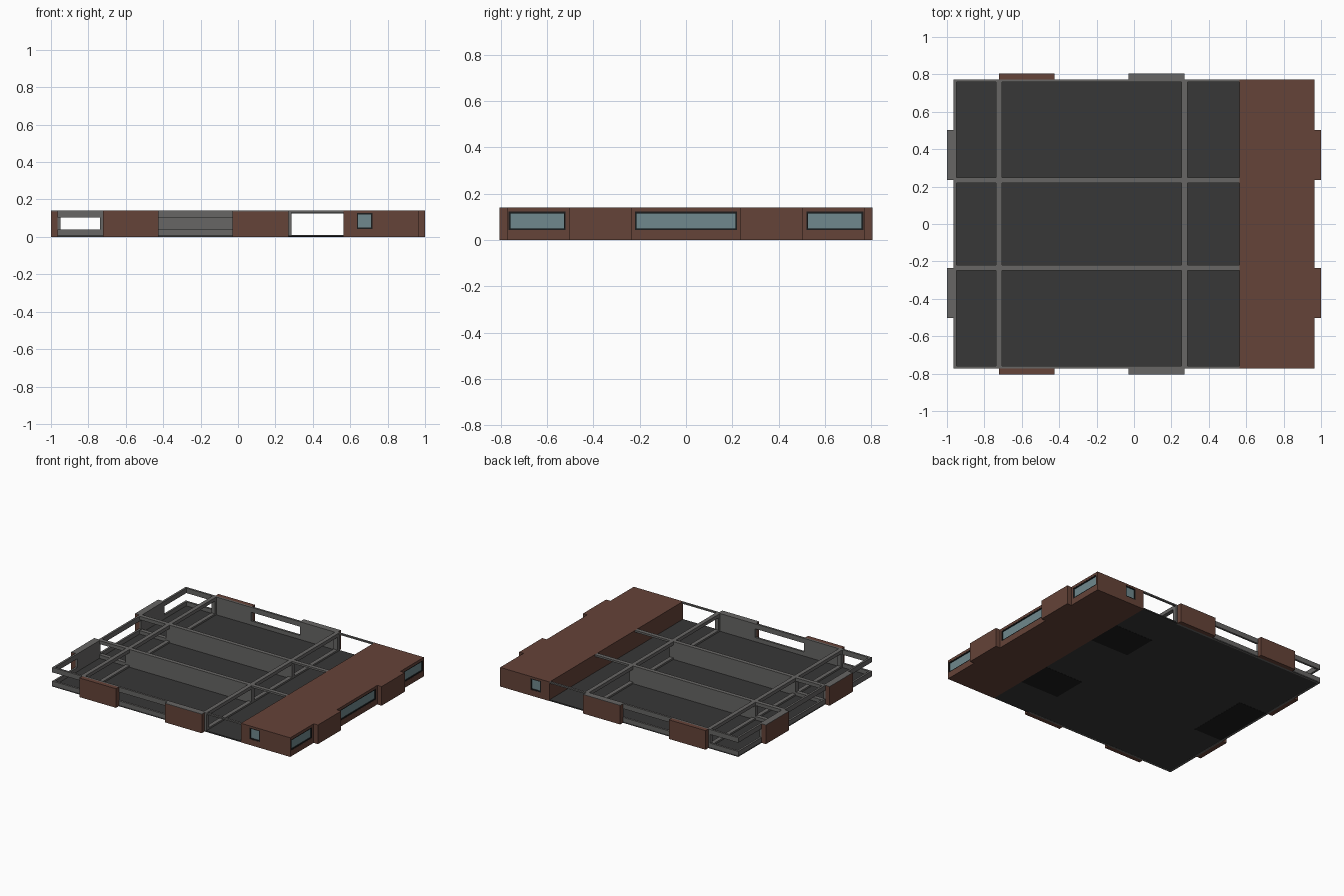
import bpy

if "Cube" in bpy.data.objects:
    bpy.data.objects.remove(bpy.data.objects["Cube"])

H = 0.14                      # overall height
X0, XB, X1 = -0.965, 0.565, 0.965   # open end, block start, block end
Y = 0.773                     # half depth of body
T = 0.03                      # beam width
XW = (-0.722, 0.27)           # cross wall lines
YW = 0.233                    # long wall lines


def mat(name, r, g, b):
    m = bpy.data.materials.new(name)
    m.diffuse_color = (r, g, b, 1)
    m.use_nodes = True
    m.node_tree.nodes["Principled BSDF"].inputs["Base Color"].default_value = m.diffuse_color
    return m


BRICK = mat("brick", 0.13, 0.056, 0.04)
GREY = mat("concrete", 0.135, 0.132, 0.128)
FLOOR = mat("dark_floor", 0.038, 0.038, 0.038)
BLACK = mat("black_frame", 0.012, 0.012, 0.012)
GLASS = mat("glass", 0.16, 0.25, 0.27)


def box(name, x, y, z, m):
    """Box between (min, max) pairs on each axis."""
    bpy.ops.mesh.primitive_cube_add(size=1, location=[(a + b) / 2 for a, b in (x, y, z)])
    o = bpy.context.object
    o.name = name
    o.scale = [abs(b - a) for a, b in (x, y, z)]
    bpy.ops.object.transform_apply(location=False, rotation=False, scale=True)
    o.data.materials.append(m)
    return o


# Floor slab with darker patches on the underside
box("floor", (X0, XB), (-Y, Y), (0.001, 0.01), FLOOR)
box("floor_patch_left", (X0 + 0.01, XW[0]), (-YW, YW), (0, 0.003), BLACK)
for s in (-1, 1):
    box("floor_patch_right", (0.255, XB), sorted((s * YW, s * 0.49)), (0, 0.003), BLACK)

# Brick block with recessed windows
block = box("brick_block", (XB, X1), (-Y, Y), (0, H), BRICK)


def window(axis, s, a, b, z=(0.043, 0.122)):
    """Cut a recess in the block, then fit a frame and pane."""
    d, r = 0.012, 0.007
    face = X1 if axis == 0 else Y

    def part(name, span, zz, lo, hi, m):
        depth = sorted((s * (face + lo), s * (face + hi)))
        return box(name, *((depth, span) if axis == 0 else (span, depth)), zz, m)

    cut = part("cutter", (a, b), z, -d, 0.05, BLACK)
    mod = block.modifiers.new("recess", "BOOLEAN")
    mod.operation, mod.object, mod.solver = "DIFFERENCE", cut, "EXACT"
    bpy.context.view_layer.objects.active = block
    bpy.ops.object.modifier_apply(modifier=mod.name)
    bpy.data.objects.remove(cut)
    part("window_pane", (a, b), z, -d, -0.008, GLASS)
    for zz in ((z[0], z[0] + r), (z[1] - r, z[1])):
        part("window_rail", (a, b), zz, -d, -0.001, BLACK)
    for ss in ((a, a + r), (b - r, b)):
        part("window_stile", ss, z, -d, -0.001, BLACK)


window(0, 1, -0.765, -0.52)
window(0, 1, -0.22, 0.22)
window(0, 1, 0.52, 0.765)
for s in (-1, 1):
    window(1, s, 0.635, 0.718, (0.043, 0.127))

# Projecting brick piers on the long sides and the two ends
for s in (-1, 1):
    outer = sorted((s * Y, s * 0.805))
    inner = sorted((s * (Y - 0.015), s * Y))
    box("side_pier_brick", (-0.722, -0.425), outer, (0, H), BRICK)
    box("side_pier_capped", (-0.03, 0.27), outer, (0, H - 0.003), BRICK)
    box("pier_cap", (-0.03, 0.27), outer, (H - 0.003, H), GREY)
    for span in ((-0.722, -0.425), (-0.03, 0.27)):
        box("side_pier_lining", span, inner, (0, H), GREY)
    ends = sorted((s * 0.235, s * 0.503))
    box("right_pier", (X1, 1), ends, (0, H), BRICK)
    box("left_pier", (-1, X0), ends, (0, H - 0.003), BRICK)
    box("left_pier_cap", (-1, X0), ends, (H - 0.003, H), GREY)
    box("left_pier_lining", (X0, X0 + 0.015), ends, (0, H), GREY)
    # Low wall, head rail and corner posts of the perimeter
    for z in ((0, 0.04), (0.104, H)):
        box("side_rail", (X0, XW[1]), inner, z, GREY)
    box("thin_side_beam", (XW[1], XB), inner, (0.13, H), GREY)
    # Long internal walls: solid in the middle, only a beam at each end
    yw = (s * YW - T / 2, s * YW + T / 2)
    box("long_wall", XW, yw, (0.01, H), GREY)
    box("left_beam", (X0, XW[0]), yw, (0.115, H), GREY)
    box("left_sill", (X0, XW[0]), yw, (0.01, 0.035), GREY)
    box("right_beam", (XW[1], XB), yw, (0.126, H), GREY)

for z in ((0, 0.04), (0.104, H)):
    box("left_end_rail", (X0, X0 + 0.015), (-Y, Y), z, GREY)

# Cross frames: head beam, sill and posts
for x in XW:
    xs = (x - T / 2, x + T / 2)
    box("cross_beam", xs, (-Y, Y), (0.115, H), GREY)
    box("cross_sill", xs, (-Y, Y), (0.01, 0.022), GREY)
    for y in (-Y + T / 2, -YW, YW, Y - T / 2):
        box("post", xs, (y - T / 2, y + T / 2), (0.01, H), GREY)
